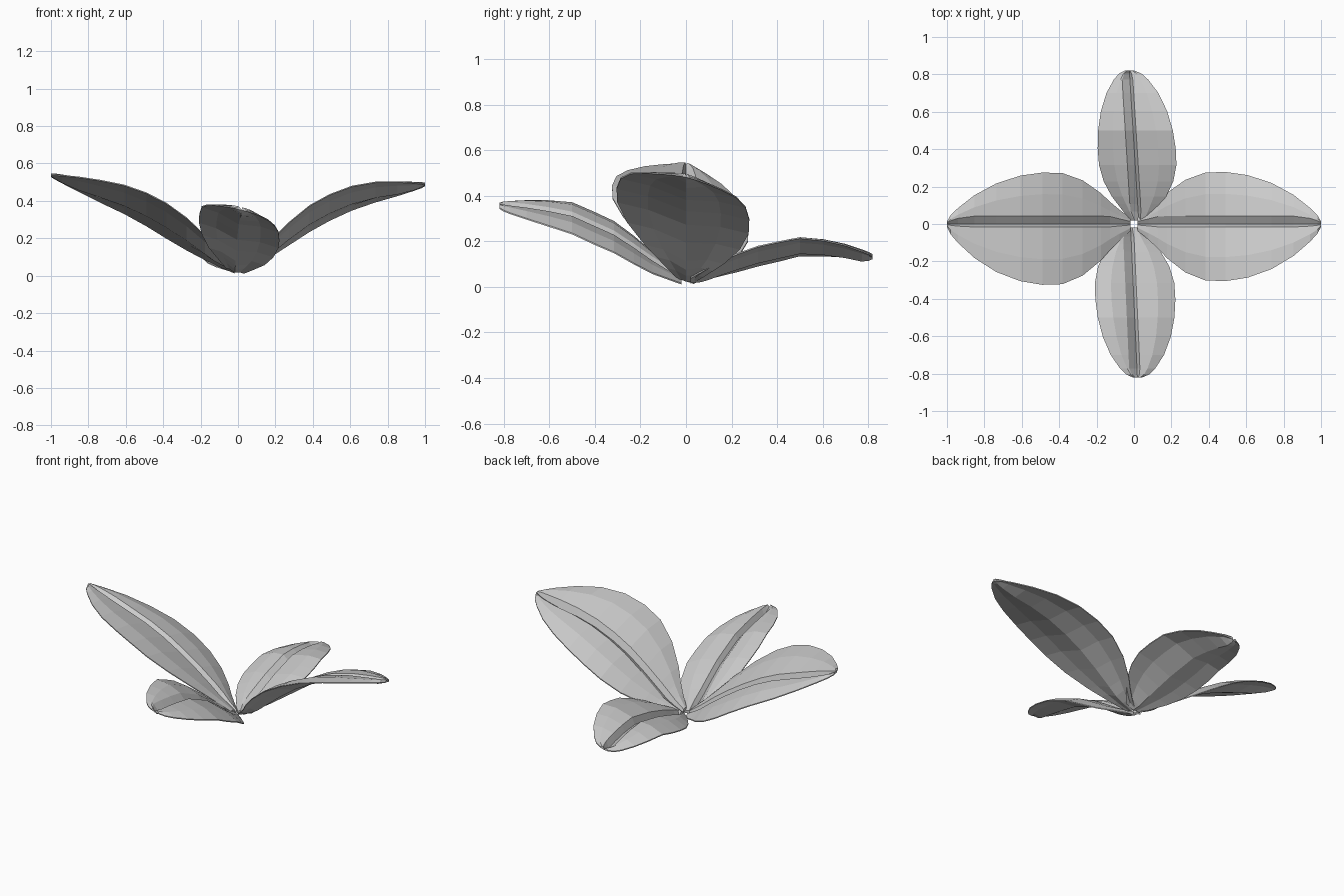
import bpy, bmesh, math

if "Cube" in bpy.data.objects:
    bpy.data.objects.remove(bpy.data.objects["Cube"])

# Shared outline: (position along leaf, fraction of half width)
OUTLINE = [(0, .12), (.06, .28), (.11, .43), (.16, .6), (.26, .85), (.37, .99), (.48, 1),
           (.6, .94), (.73, .79), (.85, .56), (.94, .31), (.98, .17), (1, .05)]


def lerp_table(table, r):
    for (a, za), (b, zb) in zip(table, table[1:]):
        if r <= b:
            return za + (zb - za) * max(0, r - a) / (b - a)
    return table[-1][1]


def leaf(name, angle, length, w_left, w_right, roundness, spine, roll, sway, side):
    """Leaf grown along +X, then turned about Z; side picks the wide groove wall."""
    bm = bmesh.new()
    ca, sa = math.cos(angle), math.sin(angle)
    wide, thin = .042, .016
    gl, gr = (wide, thin) if side > 0 else (thin, wide)
    rings = []
    for t, frac in OUTLINE:
        r = .02 + (length - .02) * t
        f = frac ** roundness
        z0 = lerp_table(spine, r)
        slope = lerp_table(roll, r)
        wl, wr = w_left * f, w_right * f
        g = min(1, .1 + f * 2)
        # closed ring: top with creased midrib groove, then plain underside
        section = [(-wr, -.008), (-wr * .58, .01 * f), (-min(gr * g, wr * .5), .002),
                   (0, -.036 * g), (min(gl * g, wl * .5), .002), (wl * .58, .01 * f), (wl, -.008),
                   (wl, -.014), (wl * .55, -.014), (0, -.036 * g - .004),
                   (-wr * .55, -.014), (-wr, -.014)]
        ring = []
        for u, dz in section:
            v = u + sway * (1 - 2 * t)
            z = max(0, z0 + u * slope + dz)
            ring.append(bm.verts.new((r * ca - v * sa, r * sa + v * ca, z)))
        rings.append(ring)
    n = len(rings[0])
    for a, b in zip(rings, rings[1:]):
        for i in range(n):
            j = (i + 1) % n
            bm.faces.new((a[i], b[i], b[j], a[j]))
    bm.faces.new(rings[0])
    bm.faces.new(rings[-1][::-1])
    bmesh.ops.recalc_face_normals(bm, faces=bm.faces)
    me = bpy.data.meshes.new(name)
    bm.to_mesh(me)
    bm.free()
    ob = bpy.data.objects.new(name, me)
    bpy.context.collection.objects.link(ob)


# Two long side leaves
leaf("right_leaf", 0, 1.0, .278, .305, 1,
     [(.02, .04), (.1, .09), (.2, .175), (.3, .255), (.42, .34), (.58, .415), (.75, .46), (1, .495)],
     [(0, -.25), (1, -.22)], 0, 1)
leaf("left_leaf", math.pi, 1.0, .325, .275, 1,
     [(.02, .04), (.1, .095), (.2, .175), (.3, .245), (.45, .34), (.6, .41), (.8, .48), (1, .545)],
     [(0, .4), (.3, .33), (.6, .27), (1, .2)], 0, -1)

# Two shorter leaves, front raised and back drooping
leaf("front_leaf", -math.pi / 2, .82, .222, .206, .7,
     [(.02, .04), (.15, .12), (.3, .225), (.5, .315), (.65, .345), (.82, .365)],
     [(0, -.3), (.5, -.33), (.82, -.25)], -.018, -1)
leaf("back_leaf", math.pi / 2, .82, .195, .222, .7,
     [(.02, .04), (.15, .09), (.3, .14), (.5, .185), (.65, .178), (.82, .14)],
     [(0, -.22), (.82, -.18)], -.025, 1)
